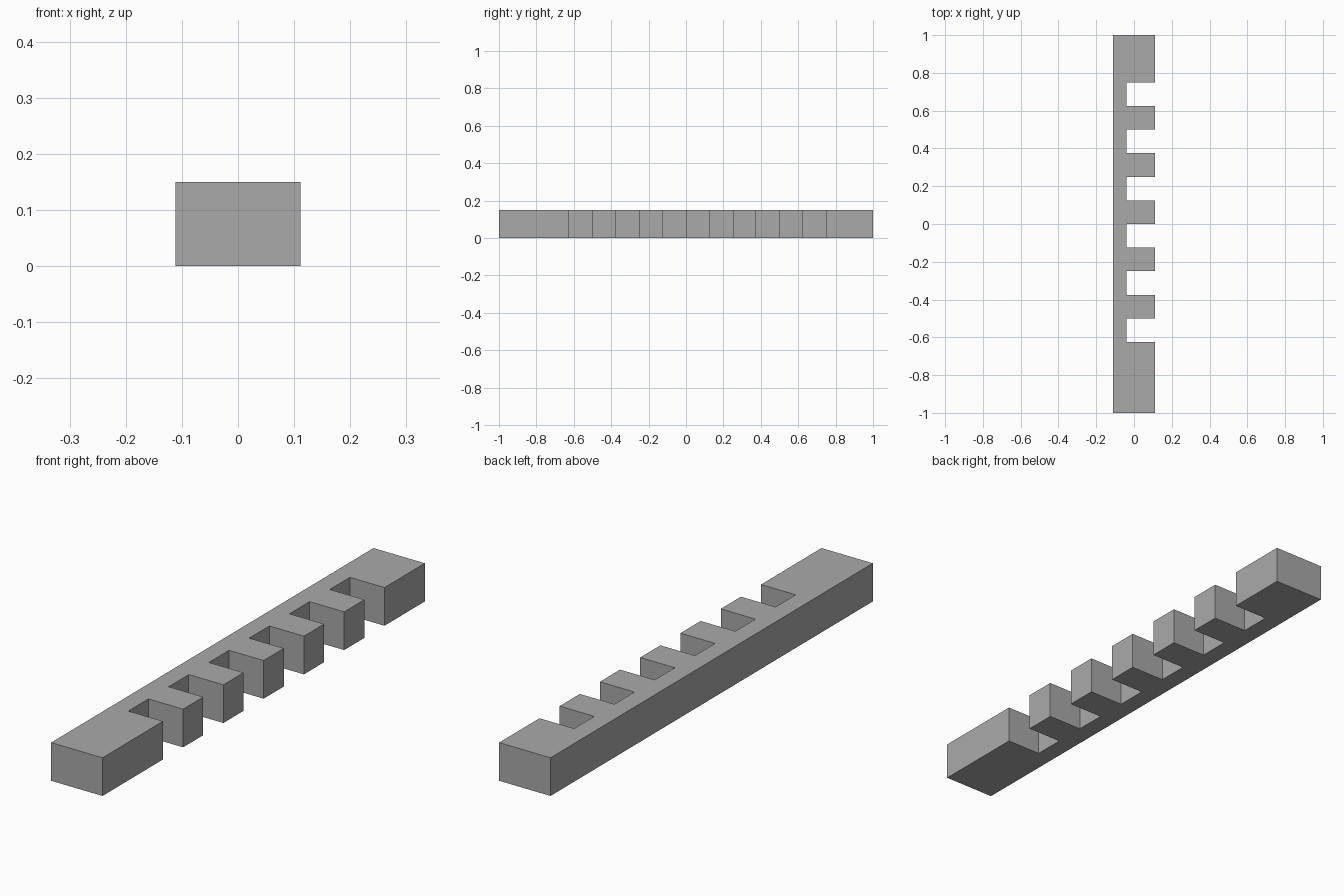
import bpy
import bmesh

cube = bpy.data.objects.get("Cube")
if cube:
    bpy.data.objects.remove(cube, do_unlink=True)

HALF_WIDTH, HEIGHT = 0.1115, 0.15
NOTCH_X = -0.039            # inner wall of the notches
NOTCH, PITCH, COUNT = 0.125, 0.25, 6
FIRST = -0.625              # front edge of the first notch

grey = bpy.data.materials.new("plain grey")
grey.use_nodes = True
colour = (0.4, 0.4, 0.4, 1)
grey.diffuse_color = colour
grey.node_tree.nodes["Principled BSDF"].inputs["Base Color"].default_value = colour

# Comb outline: straight spine on the right, square notches on the left
outline = [(-HALF_WIDTH, 1), (-HALF_WIDTH, -1), (HALF_WIDTH, -1)]
for i in range(COUNT):
    y = FIRST + i * PITCH
    outline += [(HALF_WIDTH, y), (NOTCH_X, y),
                (NOTCH_X, y + NOTCH), (HALF_WIDTH, y + NOTCH)]
outline.append((HALF_WIDTH, 1))

# Extrude the outline into a solid bar
bm = bmesh.new()
base = bm.faces.new([bm.verts.new((x, y, 0)) for x, y in outline])
top = bmesh.ops.extrude_face_region(bm, geom=[base], use_keep_orig=True)
bmesh.ops.translate(bm, vec=(0, 0, HEIGHT),
                    verts=[v for v in top["geom"] if isinstance(v, bmesh.types.BMVert)])
bmesh.ops.recalc_face_normals(bm, faces=bm.faces)
mesh = bpy.data.meshes.new("notched_bar")
bm.to_mesh(mesh)
bm.free()
mesh.materials.append(grey)
bar = bpy.data.objects.new("notched_bar", mesh)
bpy.context.collection.objects.link(bar)
